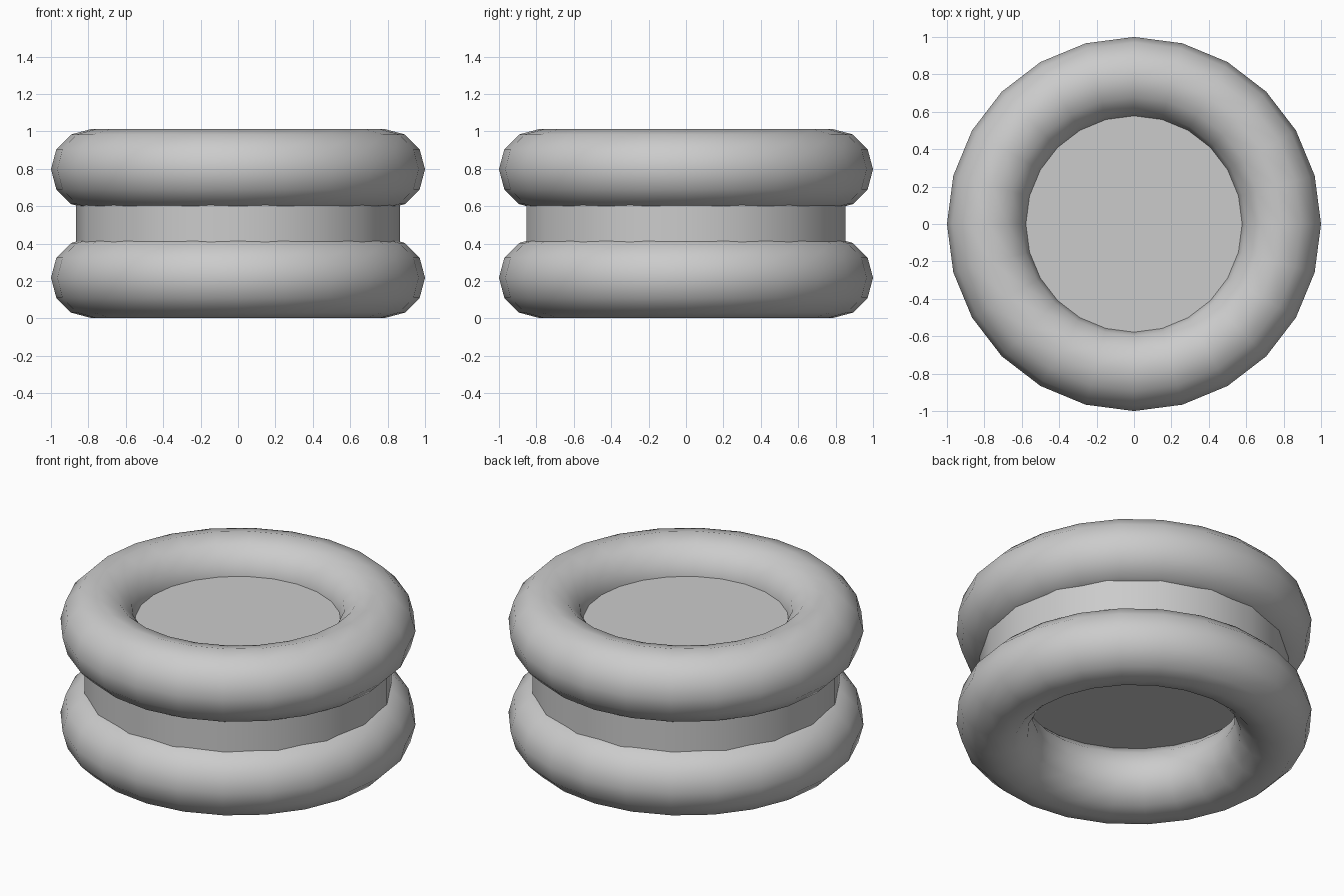
import bpy
import math

if "Cube" in bpy.data.objects:
    bpy.data.objects.remove(bpy.data.objects["Cube"])


def smooth(obj):
    bpy.ops.object.shade_smooth_by_angle(angle=math.radians(35))


def ring(name, z):
    bpy.ops.mesh.primitive_torus_add(
        major_segments=24, minor_segments=12,
        major_radius=0.785, minor_radius=0.215, location=(0, 0, z))
    obj = bpy.context.object
    obj.name = name
    for p in obj.data.polygons:
        p.use_smooth = True


# two identical stacked rings
ring("lower_ring", 0.217)
ring("upper_ring", 0.797)

# 18-sided drum joining the rings, closed at both ends
bottom, top = 0.39, 0.828
bpy.ops.mesh.primitive_cylinder_add(
    vertices=18, radius=0.866, depth=top - bottom,
    location=(0, 0, (top + bottom) / 2), rotation=(0, 0, math.radians(90)))
drum = bpy.context.object
drum.name = "drum"
smooth(drum)
